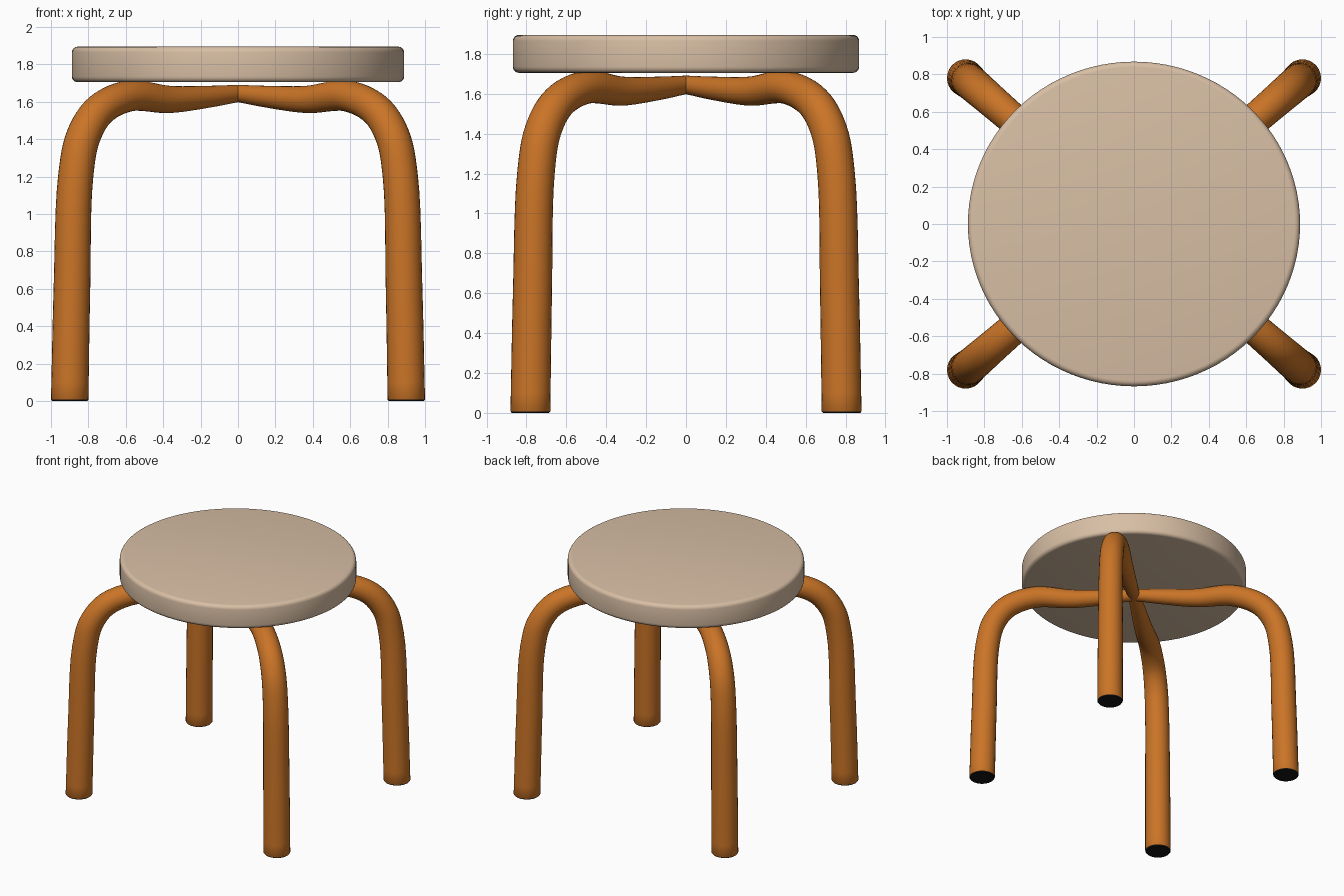
import bpy, bmesh, math
from mathutils import Vector

cube = bpy.data.objects.get("Cube")
if cube:
    bpy.data.objects.remove(cube, do_unlink=True)


def material(name, rgb):
    m = bpy.data.materials.new(name)
    m.use_nodes = True
    m.diffuse_color = (*rgb, 1)
    bsdf = next(n for n in m.node_tree.nodes if n.type == 'BSDF_PRINCIPLED')
    bsdf.inputs["Base Color"].default_value = (*rgb, 1)
    bsdf.inputs["Roughness"].default_value = 0.6
    return m


tan = material("pale_wood", (0.69, 0.52, 0.375))
orange = material("orange_paint", (0.59, 0.175, 0.02))
black = material("black_foot", (0.007, 0.007, 0.007))


def add_object(name, bm, mats):
    bmesh.ops.recalc_face_normals(bm, faces=bm.faces)
    me = bpy.data.meshes.new(name)
    bm.to_mesh(me)
    bm.free()
    ob = bpy.data.objects.new(name, me)
    bpy.context.collection.objects.link(ob)
    for m in mats:
        me.materials.append(m)
    bpy.ops.object.select_all(action='DESELECT')
    ob.select_set(True)
    bpy.context.view_layer.objects.active = ob
    bpy.ops.object.shade_smooth_by_angle(angle=math.radians(40))
    return ob


# Seat: slightly oval disc with rounded rims
bm = bmesh.new()
bmesh.ops.create_cone(bm, cap_ends=True, segments=96, radius1=1, radius2=1, depth=1)
bmesh.ops.scale(bm, vec=(0.888, 0.868, 0.19), verts=bm.verts)
bmesh.ops.translate(bm, vec=(0, 0, 1.8), verts=bm.verts)
rims = [e for e in bm.edges if any(len(f.verts) > 4 for f in e.link_faces)]
bmesh.ops.bevel(bm, geom=rims, offset=0.03, segments=4, profile=0.5, affect='EDGES')
add_object("seat", bm, [tan])

# Leg centre line: sideways reach, height, tube radius
PATH = [Vector(p) for p in (
    (0.9, 0, 0.1), (0.888, 0.6, 0.098), (0.868, 1.2, 0.094),
    (0.825, 1.42, 0.092), (0.735, 1.56, 0.088), (0.58, 1.632, 0.083),
    (0.37, 1.613, 0.073), (0.15, 1.628, 0.058), (0, 1.645, 0.046))]
SPREAD = 0.867  # depth reach relative to sideways reach
SIDES = 28


def smooth_path(pts, steps):
    """Catmull-Rom curve through the points."""
    ext = [2 * pts[0] - pts[1]] + pts + [2 * pts[-1] - pts[-2]]
    out = []
    for a, b, c, d in zip(ext, ext[1:], ext[2:], ext[3:]):
        # centripetal spacing keeps the unevenly spaced bend clean
        ts = [0]
        for p, q in ((a, b), (b, c), (c, d)):
            ts.append(ts[-1] + math.sqrt((q - p).length))
        for i in range(steps):
            t = ts[1] + (ts[2] - ts[1]) * i / steps

            def mix(p, q, i0, i1):
                return p.lerp(q, (t - ts[i0]) / (ts[i1] - ts[i0]))
            a1, a2, a3 = mix(a, b, 0, 1), mix(b, c, 1, 2), mix(c, d, 2, 3)
            out.append(mix(mix(a1, a2, 0, 2), mix(a2, a3, 1, 3), 1, 2))
    return out + [pts[-1]]


def build_leg(name, sx, sy):
    out = Vector((sx, sy * SPREAD, 0))
    side = Vector((-out.y, out.x, 0)).normalized()
    up = Vector((0, 0, 1))
    path = smooth_path(PATH, 6)
    # small rounded edge at the foot
    lip = path[0].copy()
    path[0].z -= 0.006
    lip.y = 0.008
    path.insert(1, lip)
    centres = [out * p.x + up * p.y for p in path]
    bm = bmesh.new()
    rings = []
    for i, (c, p) in enumerate(zip(centres, path)):
        if i < 2:
            tangent = up
        else:
            tangent = (centres[min(i + 1, len(path) - 1)] - centres[i - 1]).normalized()
        if i == len(path) - 1:
            tangent = -out.normalized()
        normal = tangent.cross(side)
        rings.append([bm.verts.new(c + p.z * (math.cos(a) * side + math.sin(a) * normal))
                      for a in (2 * math.pi * k / SIDES for k in range(SIDES))])
    for r, s in zip(rings, rings[1:]):
        for k in range(SIDES):
            n = (k + 1) % SIDES
            bm.faces.new((r[k], r[n], s[n], s[k]))
    bm.faces.new(rings[0])
    bm.faces.new(rings[-1])
    # black underside of the foot
    for f in bm.faces:
        if f.calc_center_median().z < 0.006:
            f.material_index = 1
    add_object(name, bm, [orange, black])


for fb, sy in (("front", -1), ("back", 1)):
    for lr, sx in (("left", 1), ("right", -1)):
        build_leg(f"{fb}_{lr}_leg", sx, sy)
